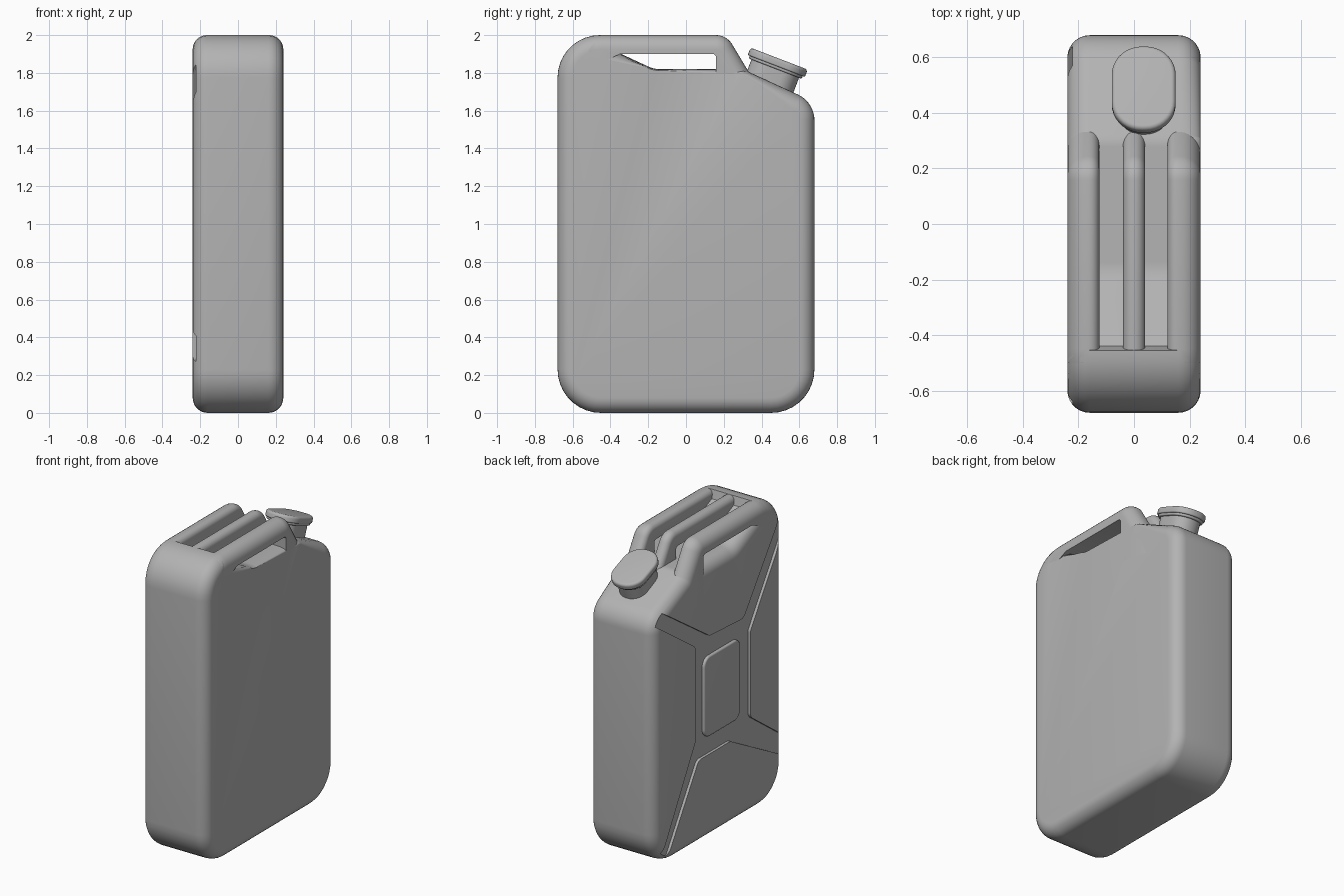
import bpy, bmesh, math
from mathutils import Vector, Matrix

cube = bpy.data.objects.get("Cube")
if cube:
    bpy.data.objects.remove(cube, do_unlink=True)

GREY = (0.45, 0.45, 0.45, 1)
grey = bpy.data.materials.new("plain grey")
grey.use_nodes = True
grey.diffuse_color = GREY
grey.node_tree.nodes["Principled BSDF"].inputs["Base Color"].default_value = GREY


def outline(corners, steps=9):
    """Fillet (y, z, radius, left weight, right weight) corners; return points and weights."""
    full = [tuple(c) + (0, 1, 1)[len(c) - 2:] for c in corners]
    pts = []
    for i, (y, z, r, wa, wb) in enumerate(full):
        p = Vector((y, z))
        a = (Vector(full[i - 1][:2]) - p).normalized()
        b = (Vector(full[(i + 1) % len(full)][:2]) - p).normalized()
        if r == 0:
            pts.append((p, wa, wb))
            continue
        half = a.angle(b) / 2
        centre = p + (a + b).normalized() * (r / math.sin(half))
        start = p + a * (r / math.tan(half)) - centre
        end = p + b * (r / math.tan(half)) - centre
        sweep = math.pi - 2 * half
        for k in range(steps + 1):
            t = k / steps
            v = (start * math.sin((1 - t) * sweep) + end * math.sin(t * sweep)) / math.sin(sweep)
            pts.append((centre + v, wa, wb))
    return pts


def inward(pts):
    """Mitred inward offsets of a counterclockwise outline."""
    result = []
    for i in range(len(pts)):
        p = pts[i][0]
        d1 = (p - pts[i - 1][0]).normalized()
        d2 = (pts[(i + 1) % len(pts)][0] - p).normalized()
        n1, n2 = Vector((-d1.y, d1.x)), Vector((-d2.y, d2.x))
        result.append((n1 + n2) / max(1 + n1.dot(n2), 0.4))
    return result


def slab(name, corners, x0, x1, r0=0, r1=0, steps=7):
    """Extrude an outline along x, with rims rounded by r0 and r1."""
    pts = outline(corners)
    normals = inward(pts)
    rings = []
    for side, r in ((0, r0), (1, r1)):
        group = []
        for k in range(steps + 1 if r else 1):
            a = math.pi / 2 * (1 - k / steps) if r else 0
            x = x0 + r * (1 - math.sin(a)) if side == 0 else x1 - r * (1 - math.sin(a))
            if not r:
                x = (x0, x1)[side]
            group.append((x, r * (1 - math.cos(a)), side))
        rings += group if side == 0 else group[::-1]
    bm = bmesh.new()
    loops = []
    for x, inset, side in rings:
        loops.append([bm.verts.new((x, *(p[0] + n * inset * p[1 + side])))
                      for p, n in zip(pts, normals)])
    count = len(pts)
    for low, high in zip(loops, loops[1:]):
        for i in range(count):
            j = (i + 1) % count
            bm.faces.new((low[i], low[j], high[j], high[i]))
    bm.faces.new(loops[0][::-1])
    bm.faces.new(loops[-1])
    bmesh.ops.recalc_face_normals(bm, faces=bm.faces)
    mesh = bpy.data.meshes.new(name)
    bm.to_mesh(mesh)
    bm.free()
    mesh.materials.append(grey)
    obj = bpy.data.objects.new(name, mesh)
    bpy.context.collection.objects.link(obj)
    return obj


def rounded_box(w, h, r):
    return [(-w, -h, r), (w, -h, r), (w, h, r), (-w, h, r)]


def smooth(obj):
    bpy.ops.object.select_all(action="DESELECT")
    obj.select_set(True)
    bpy.context.view_layer.objects.active = obj
    bpy.ops.object.shade_smooth_by_angle(angle=math.radians(32))


# Can body, with a lowered deck under the handles
body = slab("body", [
    (-0.68, 0, 0.23), (0.68, 0, 0.23), (0.68, 1.645, 0.15),
    (0.30, 1.82, 0.1, 1, 0.3), (-0.17, 1.82, 0.15, 1, 0.1),
    (-0.44, 1.945), (-0.455, 2.0), (-0.69 + 0.01, 2.0, 0.224)],
    -0.24, 0.24, 0.08, 0.08)

# Pressed cross on one broad side
cross = slab("cross_cutter", [
    (0.8, 1.71), (0.8, 1.82), (0.095, 1.34, 0.05), (-0.26, 1.32, 0.05),
    (-0.8, 2.07), (-0.8, 1.93), (-0.33, 1.21, 0.05), (-0.33, 0.64, 0.05),
    (-0.8, 0.30), (-0.8, 0.19), (-0.12, 0.56, 0.05), (0.21, 0.56, 0.05),
    (0.62, -0.1), (0.70, -0.12), (0.24, 0.70, 0.05), (0.24, 1.32, 0.05)],
    -0.4, -0.222)
cross.hide_render = True
cross.hide_set(True)
cut = body.modifiers.new("pressed cross", "BOOLEAN")
cut.operation = "DIFFERENCE"
cut.solver = "EXACT"
cut.object = cross
bpy.context.view_layer.objects.active = body
bpy.ops.object.modifier_apply(modifier=cut.name)
bpy.data.objects.remove(cross, do_unlink=True)
smooth(body)

# Raised panel in the middle of the cross
panel = slab("centre_panel", rounded_box(0.19, 0.265, 0.06), -0.24, -0.2, 0.012)
panel.location = (0, -0.04, 0.94)
smooth(panel)

# Three carrying handles with rounded tops
handle_shape = [
    (-0.56, 1.80, 0, 0, 0), (-0.35, 1.90, 0, 0, 0), (0.16, 1.90, 0.02, 0, 0),
    (0.16, 1.60, 0, 0, 0), (0.40, 1.56, 0, 0, 0), (0.43, 1.70), (0.335, 1.80, 0.08),
    (0.215, 2.0, 0.1), (-0.45, 2.0), (-0.50, 1.994), (-0.56, 1.967)]
for name, x0, x1, r0, r1 in (("right_handle", -0.24, -0.125, 0.075, 0.035),
                             ("middle_handle", -0.04, 0.04, 0.038, 0.038),
                             ("left_handle", 0.12, 0.24, 0.035, 0.075)):
    smooth(slab(name, handle_shape, x0, x1, r0, r1))

# Tilted filler neck and oblong cap
tilt = (Matrix.Translation((0.035, 0.485, 1.855))
        @ Matrix.Rotation(math.radians(-21), 4, "X")
        @ Matrix.Rotation(math.radians(-90), 4, "Y"))
for name, w, h, r, x0, x1, r0, r1 in (
        ("filler_neck", 0.135, 0.095, 0.09, -0.18, 0, 0, 0),
        ("cap_rim", 0.15, 0.108, 0.1, -0.035, 0.01, 0.008, 0.01),
        ("cap", 0.162, 0.115, 0.108, -0.02, 0.022, 0.008, 0.016)):
    part = slab(name, rounded_box(w, h, r), x0, x1, r0, r1)
    part.matrix_world = tilt
    smooth(part)
